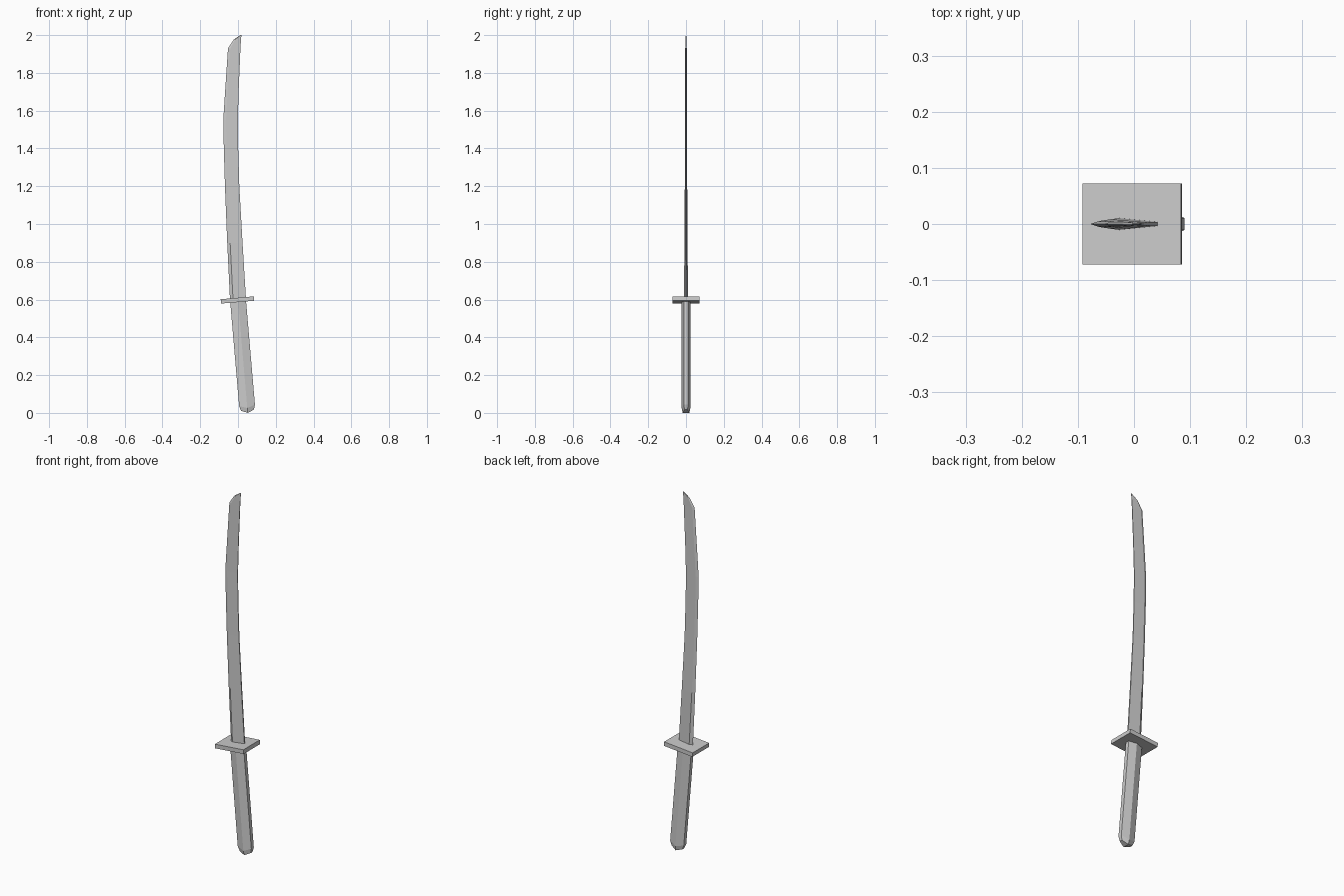
import bpy, bmesh, math
from mathutils import Matrix

if "Cube" in bpy.data.objects:
    bpy.data.objects.remove(bpy.data.objects["Cube"])

TILT = Matrix.Translation((0, 0, 0.598)) @ Matrix.Rotation(math.radians(-4.9), 4, 'Y')


def finish(name, bm, matrix=None):
    if matrix:
        bm.transform(matrix)
    bmesh.ops.recalc_face_normals(bm, faces=bm.faces)
    mesh = bpy.data.meshes.new(name)
    bm.to_mesh(mesh)
    bm.free()
    obj = bpy.data.objects.new(name, mesh)
    bpy.context.collection.objects.link(obj)
    return obj


def loft(bm, rings):
    """Skin matching rings of points with quads and return the vertex rings."""
    rows = [[bm.verts.new(p) for p in ring] for ring in rings]
    for a, b in zip(rows, rows[1:]):
        n = len(a)
        for i in range(n):
            j = (i + 1) % n
            bm.faces.new((a[i], a[j], b[j], b[i]))
    return rows


# Blade: z, cutting edge x, spine x, ridge half thickness
sections = [
    (0.59, -0.042, 0.043, 0.0105),
    (0.90, -0.057, 0.024, 0.0085),
    (1.20, -0.069, 0.007, 0.0065),
    (1.40, -0.075, 0.001, 0.0055),
    (1.55, -0.078, -0.001, 0.005),
    (1.72, -0.067, 0.004, 0.0045),
    (1.93, -0.053, 0.013, 0.004),
    (1.977, -0.022, 0.016, 0.003),
    (2.00, 0.013, 0.018, 0.001),
]
rings = []
for z, edge, spine, t in sections:
    ridge = edge + 0.19 * (spine - edge)
    s = t * 0.35
    rings.append([(edge, 0, z), (ridge, -t, z), (spine, -s, z),
                  (spine, s, z), (ridge, t, z)])
bm = bmesh.new()
rows = loft(bm, rings)
bm.faces.new(rows[0])
bm.faces.new(rows[-1])
finish("blade", bm)

# Guard: thin tilted rectangular plate
bm = bmesh.new()
bmesh.ops.create_cube(bm, size=1)
bmesh.ops.scale(bm, vec=(0.176, 0.145, 0.023), verts=bm.verts)
bmesh.ops.translate(bm, vec=(-0.003, 0, 0), verts=bm.verts)
finish("guard", bm, TILT)


# Grip: six-sided bar with a narrowed, ridged pommel end
def hexagon(hx, hy, side_y, z_side, z_ridge):
    return [(-hx, -side_y, z_side), (0, -hy, z_ridge), (hx, -side_y, z_side),
            (hx, side_y, z_side), (0, hy, z_ridge), (-hx, side_y, z_side)]


bm = bmesh.new()
rows = loft(bm, [hexagon(0.042, 0.023, 0.011, 0, 0),
                 hexagon(0.042, 0.023, 0.011, -0.56, -0.575),
                 hexagon(0.034, 0.018, 0.008, -0.586, -0.6)])
bm.faces.new(rows[0])
end = rows[-1]
bm.faces.new((end[0], end[1], end[4], end[5]))
bm.faces.new((end[1], end[2], end[3], end[4]))
finish("grip", bm, TILT)
